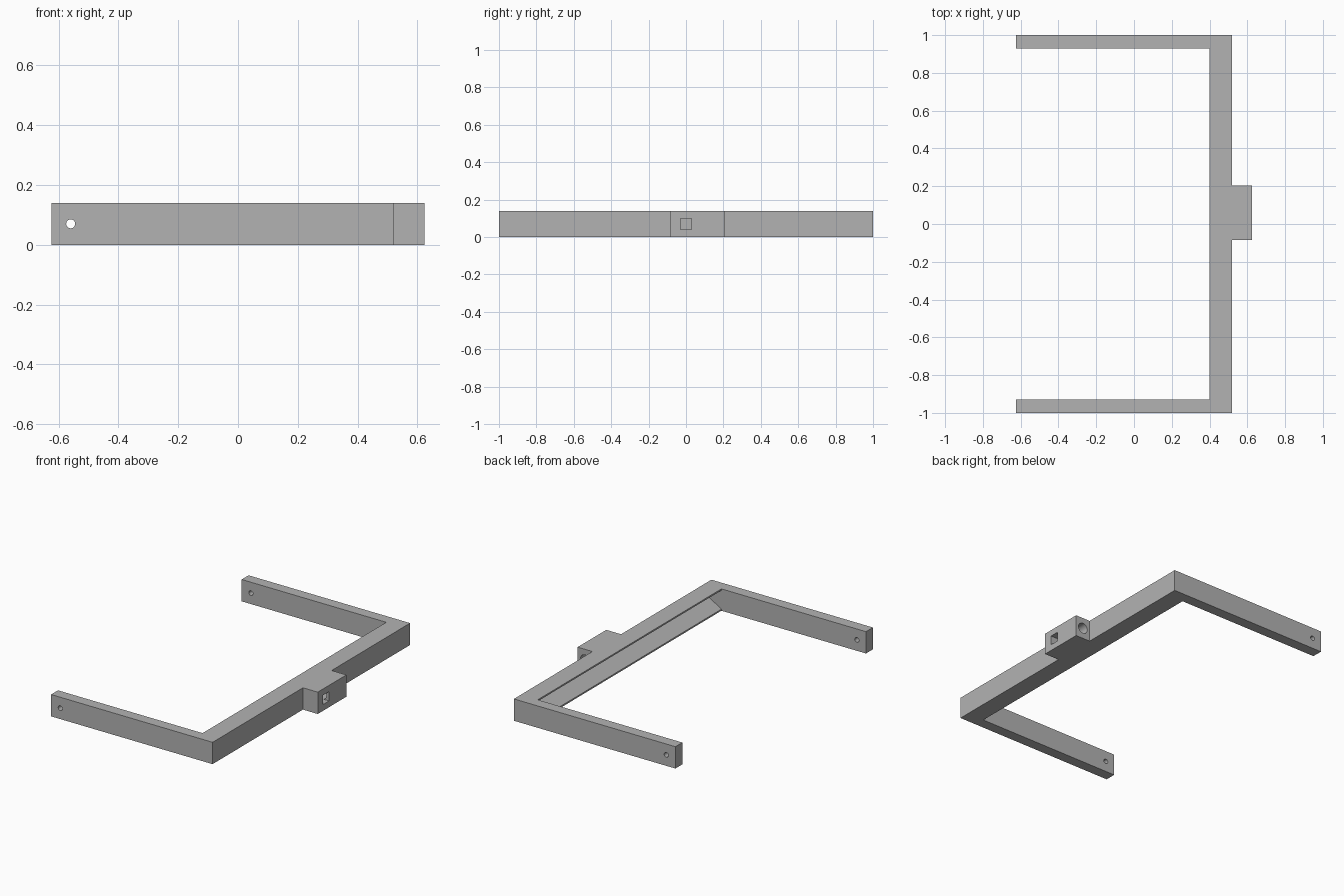
import bpy
import bmesh
from math import radians
from mathutils import Matrix, Vector

cube = bpy.data.objects.get("Cube")
if cube:
    bpy.data.objects.remove(cube, do_unlink=True)

HEIGHT, MID = 0.14, 0.07

grey = bpy.data.materials.new("plain grey")
grey.use_nodes = True
grey.diffuse_color = (0.45, 0.45, 0.45, 1)
grey.node_tree.nodes["Principled BSDF"].inputs["Base Color"].default_value = (0.45, 0.45, 0.45, 1)


def add_object(name, bm):
    bmesh.ops.recalc_face_normals(bm, faces=bm.faces[:])
    mesh = bpy.data.meshes.new(name)
    bm.to_mesh(mesh)
    bm.free()
    mesh.materials.append(grey)
    obj = bpy.data.objects.new(name, mesh)
    bpy.context.collection.objects.link(obj)
    return obj


def prism(name, points, direction):
    """Extrude a closed outline along a direction."""
    bm = bmesh.new()
    face = bm.faces.new([bm.verts.new(p) for p in points])
    result = bmesh.ops.extrude_face_region(bm, geom=[face], use_keep_orig=True)
    verts = [g for g in result["geom"] if isinstance(g, bmesh.types.BMVert)]
    bmesh.ops.translate(bm, verts=verts, vec=Vector(direction))
    return add_object(name, bm)


def rod(name, x, y0, y1, radius):
    """Cylinder along y at mid height."""
    bm = bmesh.new()
    place = Matrix.Translation((x, (y0 + y1) / 2, MID)) @ Matrix.Rotation(radians(90), 4, 'X')
    bmesh.ops.create_cone(bm, cap_ends=True, segments=32, radius1=radius, radius2=radius,
                          depth=y1 - y0, matrix=place)
    return add_object(name, bm)


# U-shaped frame with the off-centre mounting block on its outer side
outline = [(-0.625, -1), (0.52, -1), (0.52, -0.085), (0.625, -0.085),
           (0.625, 0.205), (0.52, 0.205), (0.52, 1), (-0.625, 1),
           (-0.625, 0.93), (0.4, 0.93), (0.4, -0.93), (-0.625, -0.93)]
frame = prism("bracket_frame", [(x, y, 0) for x, y in outline], (0, 0, HEIGHT))

# V groove along the inside of the crossbar, pivot holes, block bore and square pocket
half = 0.03
cutters = [
    prism("groove_cutter", [(0.38, -0.93, 0.01), (0.4, -0.93, 0.01), (0.5, -0.93, MID),
                            (0.4, -0.93, 0.13), (0.38, -0.93, 0.13)], (0, 1.86, 0)),
    rod("pivot_hole_cutter", -0.56, -1.1, 1.1, 0.015),
    prism("pocket_cutter", [(0.53, -half, MID - half), (0.53, half, MID - half),
                            (0.53, half, MID + half), (0.53, -half, MID + half)], (0.2, 0, 0)),
    rod("bore_cutter", 0.572, -0.02, 0.3, 0.034),
]
for cutter in cutters:
    cutter.hide_render = True
    mod = frame.modifiers.new(cutter.name, 'BOOLEAN')
    mod.operation = 'DIFFERENCE'
    mod.solver = 'EXACT'
    mod.object = cutter

# Bake the cuts and remove the cutters
bpy.context.view_layer.update()
cut_mesh = bpy.data.meshes.new_from_object(frame.evaluated_get(bpy.context.evaluated_depsgraph_get()))
frame.modifiers.clear()
frame.data = cut_mesh
for cutter in cutters:
    bpy.data.objects.remove(cutter, do_unlink=True)

# Round the hole walls, keep the corners crisp
bpy.ops.object.select_all(action='DESELECT')
frame.select_set(True)
bpy.context.view_layer.objects.active = frame
bpy.ops.object.shade_smooth_by_angle(angle=radians(30))
